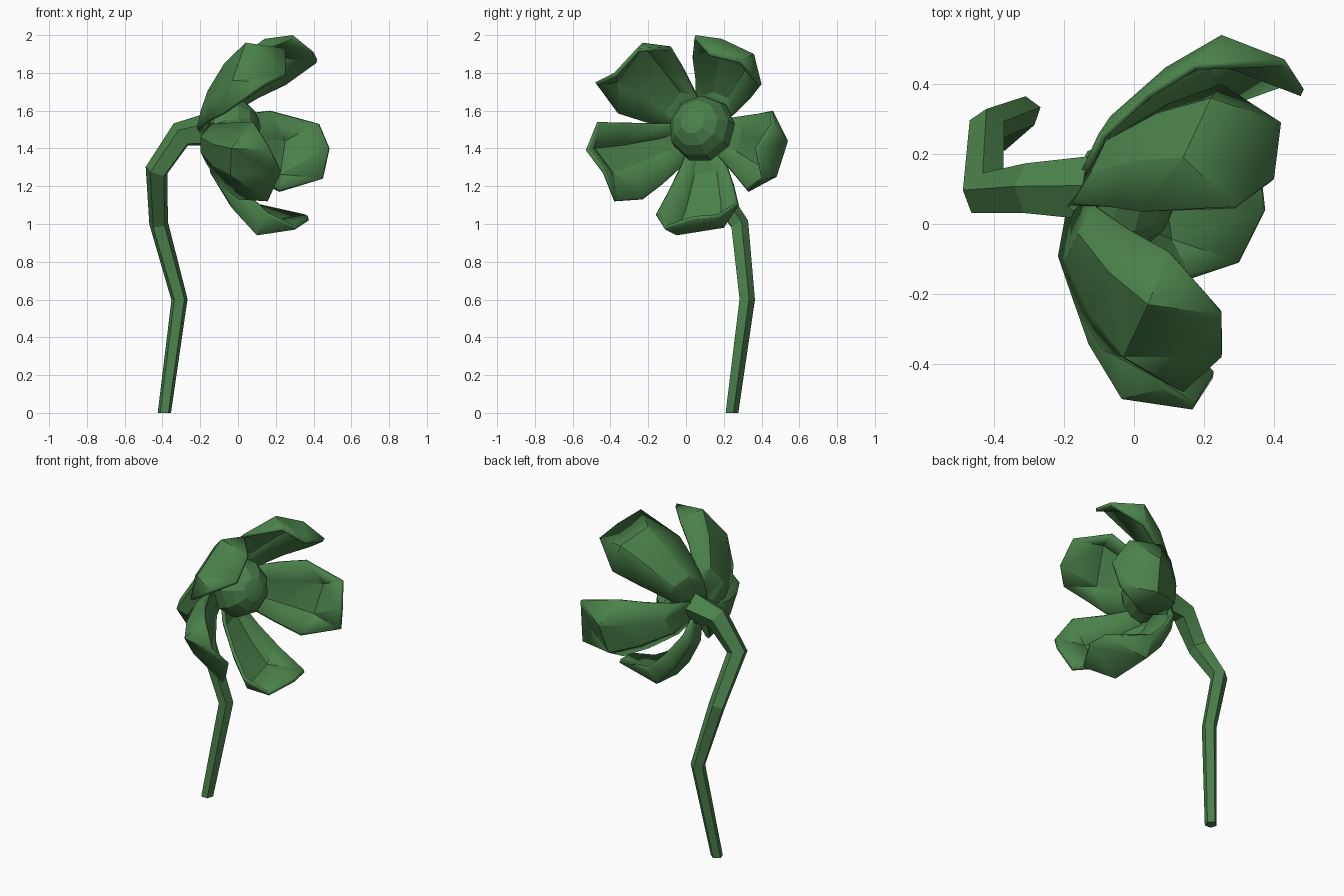
import bpy, bmesh, math
from mathutils import Vector

cube = bpy.data.objects.get("Cube")
if cube:
    bpy.data.objects.remove(cube, do_unlink=True)

green = bpy.data.materials.new("leaf_green")
green.use_nodes = True
colour = (0.07, 0.22, 0.07, 1)
green.diffuse_color = colour
green.node_tree.nodes["Principled BSDF"].inputs["Base Color"].default_value = colour

HUB = Vector((-0.19, 0.09, 1.5))
AXIS = Vector((0.95, -0.28, 0.1)).normalized()


def finish(name, bm):
    mesh = bpy.data.meshes.new(name)
    bm.to_mesh(mesh)
    bm.free()
    mesh.materials.append(green)
    ob = bpy.data.objects.new(name, mesh)
    bpy.context.collection.objects.link(ob)
    bpy.ops.object.select_all(action="DESELECT")
    ob.select_set(True)
    bpy.context.view_layer.objects.active = ob
    bpy.ops.object.shade_smooth_by_angle(angle=math.radians(20))
    return ob


def petal(name, wide, tip):
    """Cupped petal: narrow base, bulging middle, wide row, folded tip."""
    bm = bmesh.new()
    wide = [Vector(p) for p in wide]
    centre = sum(wide, Vector()) / 4
    out = (centre - HUB) - AXIS * (centre - HUB).dot(AXIS)
    out.normalize()

    def row(t, spread, outward, back):
        push = out * outward - AXIS * back
        return [bm.verts.new(HUB + (centre - HUB) * t + (p - centre) * t * spread
                             + push * (1 if i in (1, 2) else 0.8))
                for i, p in enumerate(wide)]

    rows = [row(0.1, 2.6, 0, 0), row(0.35, 1.5, 0.035, 0.05), row(0.68, 1.17, 0.035, 0.035)]
    rows.append([bm.verts.new(p) for p in wide])
    for a, b in zip(rows, rows[1:]):
        for i in range(3):
            bm.faces.new((a[i], a[i + 1], b[i + 1], b[i]))
    s1, r1, r2, s2 = rows[-1]
    t1, t2, t3 = [bm.verts.new(p) for p in tip]
    for face in ((s1, r1, t1), (r1, t2, t1), (r1, r2, t2), (r2, t3, t2), (r2, s2, t3)):
        bm.faces.new(face)
    ob = finish(name, bm)
    shell = ob.modifiers.new("thickness", "SOLIDIFY")
    shell.thickness = 0.022
    shell.offset = -1


# Petals, each given by its wide row and its tip
petal("petal_upper_right",
      [(.10, -.08, 1.94), (.04, -.23, 1.96), (-.03, -.38, 1.76), (-.09, -.36, 1.585)],
      [(.25, -.26, 1.93), (.25, -.38, 1.80), (.14, -.48, 1.75)])
petal("petal_upper_left",
      [(.25, .40, 1.74), (.22, .36, 1.90), (.14, .19, 1.98), (.02, .035, 1.89)],
      [(.42, .29, 1.87), (.40, .13, 1.91), (.29, .05, 2.0)])
petal("petal_left",
      [(.22, .33, 1.17), (.22, .48, 1.25), (.25, .54, 1.44), (.17, .46, 1.60)],
      [(.45, .42, 1.24), (.485, .385, 1.40), (.43, .47, 1.53)])
petal("petal_bottom",
      [(.15, -.16, 1.05), (.10, -.05, .94), (.07, .20, .98), (.08, .28, 1.10)],
      [(.30, -.11, .97), (.375, .04, 1.02), (.36, .17, 1.03)])
petal("petal_right",
      [(.08, -.47, 1.54), (-.035, -.50, 1.40), (-.04, -.40, 1.26), (0, -.23, 1.13)],
      [(.167, -.53, 1.39), (.225, -.44, 1.27), (.156, -.38, 1.12)])

# Faceted flower centre: a dome with a shallow back
bm = bmesh.new()
bmesh.ops.create_uvsphere(bm, u_segments=9, v_segments=8, radius=0.18)
for vert in bm.verts:
    if vert.co.z < 0:
        vert.co.z *= 0.35
ball = finish("flower_centre", bm)
ball.location = (-0.06, 0.09, 1.5)
ball.rotation_euler = Vector((0.9, -0.33, 0.27)).to_track_quat("Z", "Y").to_euler()

# Bent stem: one ring of vertices per joint
path = [((-.39, .24, 0), .037), ((-.31, .32, .6), .045), ((-.42, .28, 1.0), .052),
        ((-.43, .085, 1.28), .064), ((-.30, .10, 1.47), .075), ((-.13, .10, 1.5), .095)]
SIDES = 5
bm = bmesh.new()
rings = []
points = [Vector(p) for p, r in path]
direction = Vector((0, 0, 1))
side = Vector((1, 0, 0))
for i, (p, r) in enumerate(path):
    before = (points[i] - points[i - 1]).normalized() if i else Vector((0, 0, 1))
    after = (points[i + 1] - points[i]).normalized() if i + 1 < len(path) else before
    new = (before + after).normalized()
    side.rotate(direction.rotation_difference(new))
    direction = new
    up = direction.cross(side)
    angles = [2 * math.pi * k / SIDES + 0.3 for k in range(SIDES)]
    rings.append([bm.verts.new(points[i] + r * (side * math.cos(a) + up * math.sin(a)))
                  for a in angles])
for vert in rings[0]:
    vert.co.z = 0
for a, b in zip(rings, rings[1:]):
    for k in range(SIDES):
        n = (k + 1) % SIDES
        bm.faces.new((a[k], a[n], b[n], b[k]))
bm.faces.new(rings[0][::-1])
bm.faces.new(rings[-1])
finish("stem", bm)
